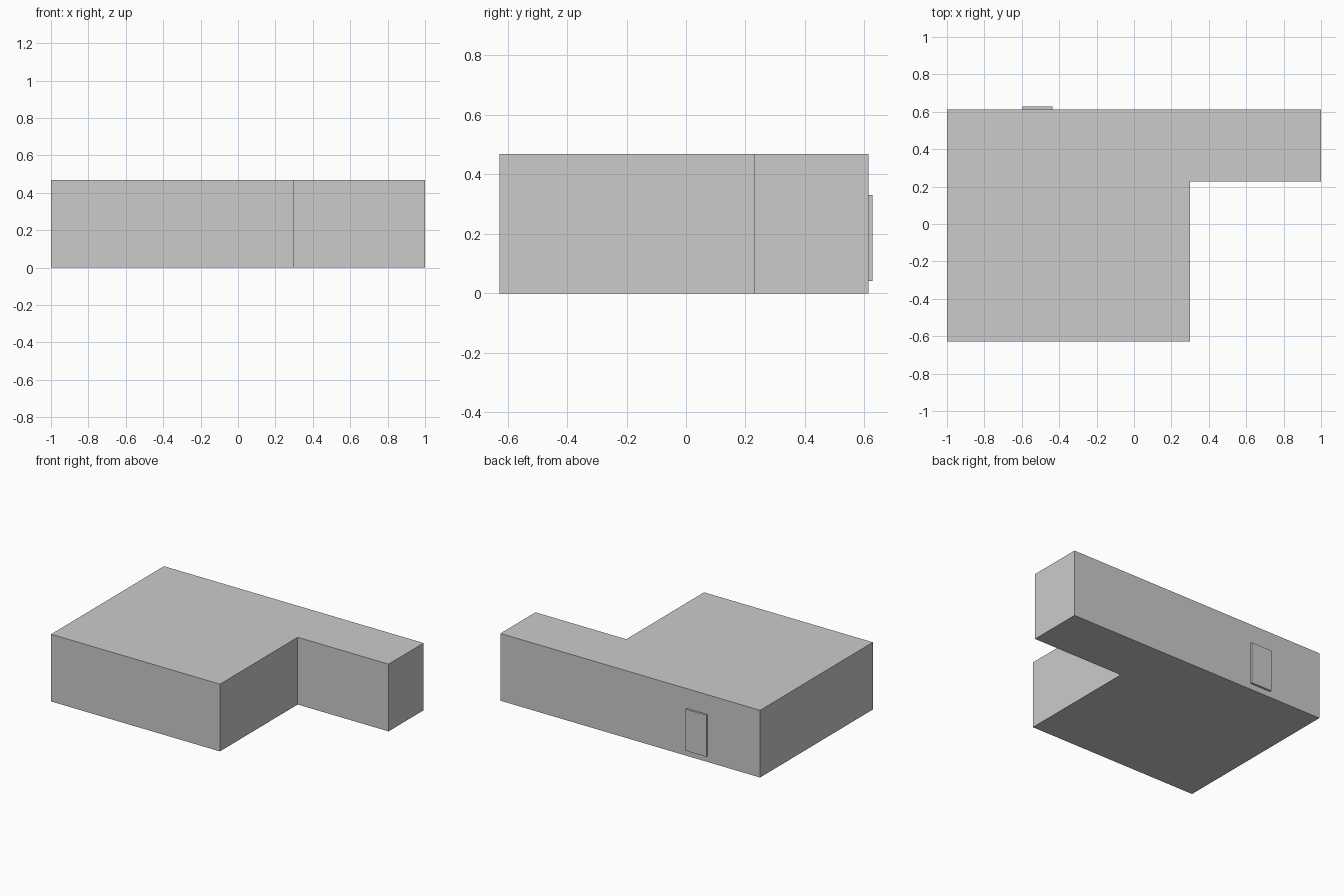
import bpy, bmesh

if "Cube" in bpy.data.objects:
    bpy.data.objects.remove(bpy.data.objects["Cube"])


def extrude_outline(name, outline, z0, z1):
    """Solid prism from a counter-clockwise xy outline."""
    bm = bmesh.new()
    base = bm.faces.new([bm.verts.new((x, y, z0)) for x, y in outline])
    ext = bmesh.ops.extrude_face_region(bm, geom=[base], use_keep_orig=True)
    top = [g for g in ext["geom"] if isinstance(g, bmesh.types.BMVert)]
    bmesh.ops.translate(bm, vec=(0, 0, z1 - z0), verts=top)
    bmesh.ops.recalc_face_normals(bm, faces=bm.faces[:])
    mesh = bpy.data.meshes.new(name)
    bm.to_mesh(mesh)
    bm.free()
    obj = bpy.data.objects.new(name, mesh)
    bpy.context.collection.objects.link(obj)
    return obj


BACK = 0.613   # back wall plane
DEPTH = 0.627  # half of the overall depth

# L-shaped building body
extrude_outline("building_body", [
    (-1, -DEPTH), (0.30, -DEPTH), (0.30, 0.228),
    (1, 0.228), (1, BACK), (-1, BACK)], 0, 0.468)

# Raised door panel on the back wall
extrude_outline("door_panel", [
    (-0.596, BACK), (-0.437, BACK), (-0.437, DEPTH), (-0.596, DEPTH)],
    0.041, 0.331)
